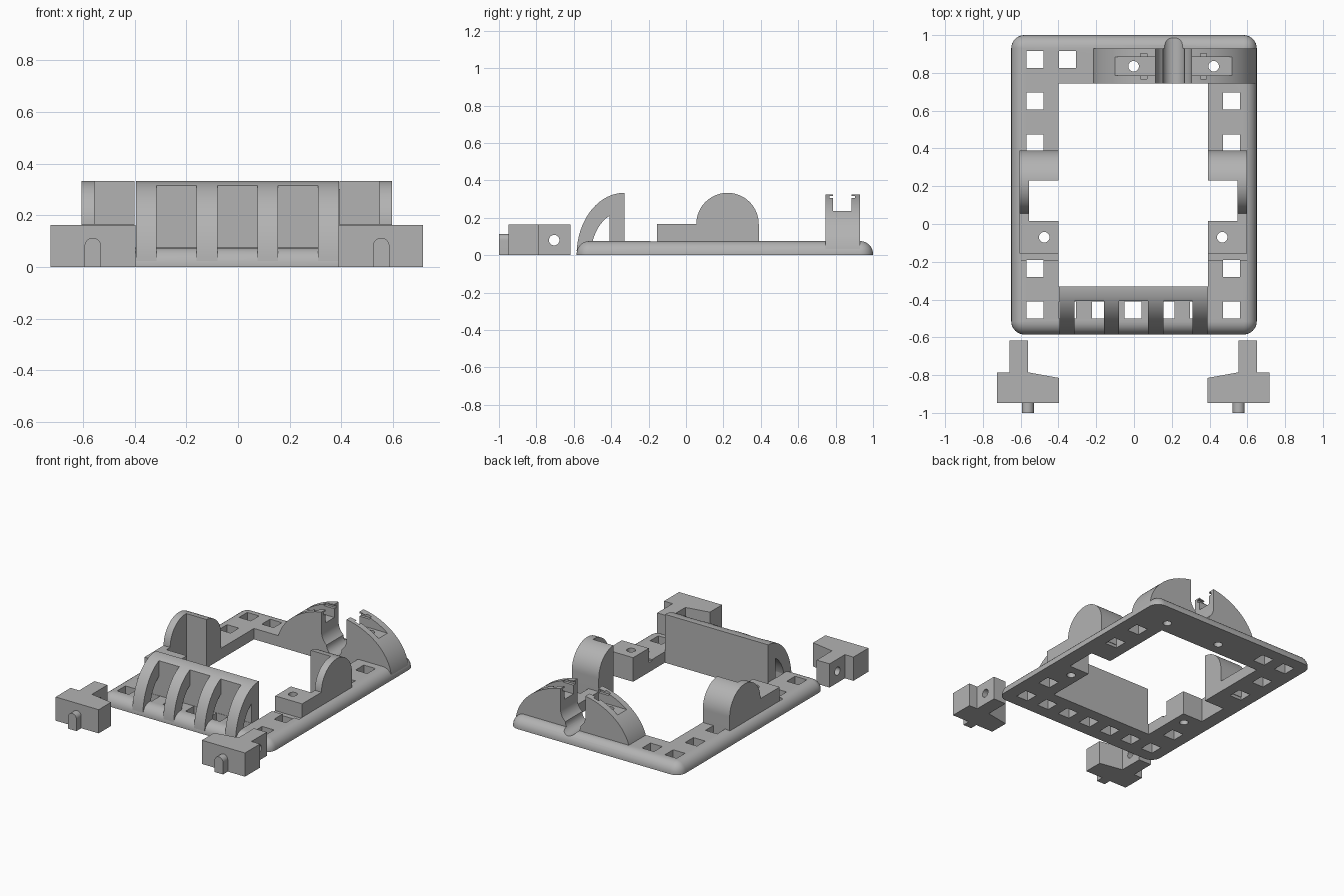
import bpy, bmesh
from math import sin, cos, pi, sqrt, radians
from mathutils import Vector

cube = bpy.data.objects.get("Cube")
if cube:
    bpy.data.objects.remove(cube)

grey = bpy.data.materials.new("matte grey")
grey.use_nodes = True
grey.diffuse_color = (0.45, 0.45, 0.45, 1)
grey.node_tree.nodes["Principled BSDF"].inputs["Base Color"].default_value = (0.45, 0.45, 0.45, 1)

CX = -0.004      # mirror plane of the paired parts


def finish(name, bm):
    bmesh.ops.recalc_face_normals(bm, faces=bm.faces)
    mesh = bpy.data.meshes.new(name)
    bm.to_mesh(mesh)
    bm.free()
    mesh.materials.append(grey)
    ob = bpy.data.objects.new(name, mesh)
    bpy.context.collection.objects.link(ob)
    return ob


def prism(name, points, axis, lo, hi):
    """Extrude a 2D outline along an axis: x uses (y, z), y uses (x, z), z uses (x, y)."""
    def place(p, t):
        return {"x": (t, p[0], p[1]), "y": (p[0], t, p[1]), "z": (p[0], p[1], t)}[axis]
    bm = bmesh.new()
    face = bm.faces.new([bm.verts.new(place(p, lo)) for p in points])
    new = bmesh.ops.extrude_face_region(bm, geom=[face])["geom"]
    step = Vector(place((0, 0), hi - lo))
    bmesh.ops.translate(bm, vec=step, verts=[g for g in new if isinstance(g, bmesh.types.BMVert)])
    return finish(name, bm)


def box(name, x, y, z):
    return prism(name, [(x[0], y[0]), (x[1], y[0]), (x[1], y[1]), (x[0], y[1])], "z", *z)


def arc(c, a, b, start, end, n):
    return [(c[0] + a * cos(t), c[1] + b * sin(t))
            for t in (radians(start + (end - start) * i / n) for i in range(n + 1))]


def rod(name, c, r, axis, lo, hi):
    return prism(name, arc(c, r, r, 0, 360, 32)[:-1], axis, lo, hi)


def cut(target, *cutters):
    for cutter in cutters:
        mod = target.modifiers.new("cut", "BOOLEAN")
        mod.operation, mod.solver, mod.object = "DIFFERENCE", "EXACT", cutter
        bpy.context.view_layer.objects.active = target
        bpy.ops.object.modifier_apply(modifier=mod.name)
        bpy.data.objects.remove(cutter)


def mirrored(x):
    return 2 * CX - x


def span(side, lo, hi):
    """An x range on the right side, or its mirror on the left."""
    return (lo, hi) if side < 0 else (mirrored(hi), mirrored(lo))


# Base frame with a rounded upper edge
TOP, R = 0.075, 0.068
bm = bmesh.new()
rings = []
for level in range(-1, 8):
    t = max(level, 0) / 7 * pi / 2
    r = 0.07 - R * (1 - cos(t))
    z = 0 if level < 0 else TOP - R + R * sin(t)
    ring = []
    for cx, cy, a in ((0.58, 0.93, 0), (-0.58, 0.93, 90), (-0.58, -0.515, 180), (0.58, -0.515, 270)):
        ring += arc((cx, cy), r, r, a, a + 90, 8)
    rings.append([bm.verts.new((x, y, z)) for x, y in ring])
for low, high in zip(rings, rings[1:]):
    for i in range(len(low)):
        j = (i + 1) % len(low)
        bm.faces.new((low[i], low[j], high[j], high[i]))
bm.faces.new(rings[0])
bm.faces.new(rings[-1])
frame = finish("base_frame", bm)
cut(frame, box("opening", (-0.4, 0.392), (-0.33, 0.745), (-1, 1)))

# Square slots around the frame
columns = [-0.525 + i * 0.1735 for i in range(7)]
slots = [(x, -0.455) for x in columns]
slots += [(x, y) for x in (columns[0], columns[-1]) for y in (-0.235, 0.43, 0.65)]
slots += [(x, 0.87) for x in columns[:2]]
for x, y in slots:
    cut(frame, box("slot", (x - 0.045, x + 0.045), (y - 0.045, y + 0.045), (-1, 1)))

# Side cradles: screw block, outer cheek and half-round rest
for side, word in ((-1, "right"), (1, "left")):
    full = span(side, -0.605, -0.4)
    pocket = span(side, -0.555, -0.38)
    hole = (sum(span(side, -0.475, -0.475)) / 2, -0.07)
    outline = [(-0.155, 0.02), (0.389, 0.02)] + arc((0.222, 0.166), 0.167, 0.167, 0, 180, 40)
    outline += [(-0.155, 0.166)]
    cradle = prism(word + "_cradle", outline, "x", *full)
    cut(cradle, box("pocket", pocket, (0.015, 0.23), (-1, 1)), rod("bore", hole, 0.028, "z", -1, 1))
    cut(frame, box("pocket", pocket, (0.015, 0.23), (-1, 1)), rod("bore", hole, 0.028, "z", -1, 1),
        box("groove", span(side, -0.605, -0.38), (-0.19, -0.155), (0.065, 1)))

# Front guard: back wall plus four curved ribs
C = (-0.33, 0)


def outer_y(z):
    return C[0] - 0.255 * sqrt(1 - (z / 0.333) ** 2)


crest = [p for p in arc(C, 0.255, 0.333, 90, 180, 40) if p[0] > -0.405]
prism("guard_wall", [(-0.33, 0.02)] + crest + [(-0.408, 0.316), (-0.408, 0.02)], "x", -0.395, 0.39)
inner = [p for p in arc(C, 0.178, 0.235, 90, 180, 40) if p[0] < -0.41]
rib = arc(C, 0.255, 0.333, 90, 176, 30) + [(-0.508, 0.02)] + inner[::-1]
rib += [(-0.408, 0.211), (-0.33, 0.211)]
for i, (lo, hi) in enumerate(((-0.395, -0.315), (-0.16, -0.08), (0.075, 0.155), (0.31, 0.39))):
    prism(f"guard_rib_{i + 1}", rib, "x", lo, hi)

# Rear mount: half-oval block with a channel, cross slot and screw bores
MX = 0.21
mount = prism("rear_mount", arc((MX, 0), 0.437, 0.333, 4, 176, 64), "y", 0.745, 0.93)
channel = arc((MX, 0.185), 0.095, 0.095, 180, 360, 32) + [(MX + 0.095, 0.5), (MX - 0.095, 0.5)]
cut(mount, prism("channel", channel, "y", 0.7, 1.1),
    box("cross_slot", (-0.4, 0.8), (0.787, 0.884), (0.235, 0.5)),
    box("undercut", (0.035, 0.385), (0.768, 0.903), (0.295, 0.315)))
for part in (mount, frame):
    cut(part, rod("groove", (MX, 0.105), 0.057, "y", 0.7, 1.1))
    for x in (MX - 0.212, MX + 0.212):
        cut(part, rod("bore", (x, 0.835), 0.028, "z", -1, 1))

# Two loose clips in front, each with a tongue and a pin
plan = [(-0.725, -0.948), (-0.397, -0.948), (-0.397, -0.815), (-0.562, -0.785),
        (-0.562, -0.618), (-0.66, -0.618), (-0.66, -0.785), (-0.725, -0.785)]
for side, word in ((-1, "right"), (1, "left")):
    def flip(x):
        return x if side < 0 else mirrored(x)
    clip = prism(word + "_clip", [(flip(x), y) for x, y in plan], "z", 0, 0.163)
    cut(clip, rod("bore", (-0.705, 0.08), 0.028, "x", -1, 1))
    pin = arc((flip(-0.562), 0.081), 0.032, 0.032, 0, 180, 20)
    pin += [(flip(-0.562) - 0.032, 0), (flip(-0.562) + 0.032, 0)]
    prism(word + "_clip_pin", pin, "y", -1, -0.94)

# Smooth curves, sharp edges
for ob in bpy.context.scene.objects:
    if ob.type == "MESH":
        bpy.ops.object.select_all(action="DESELECT")
        ob.select_set(True)
        bpy.context.view_layer.objects.active = ob
        bpy.ops.object.shade_smooth_by_angle(angle=radians(25))
